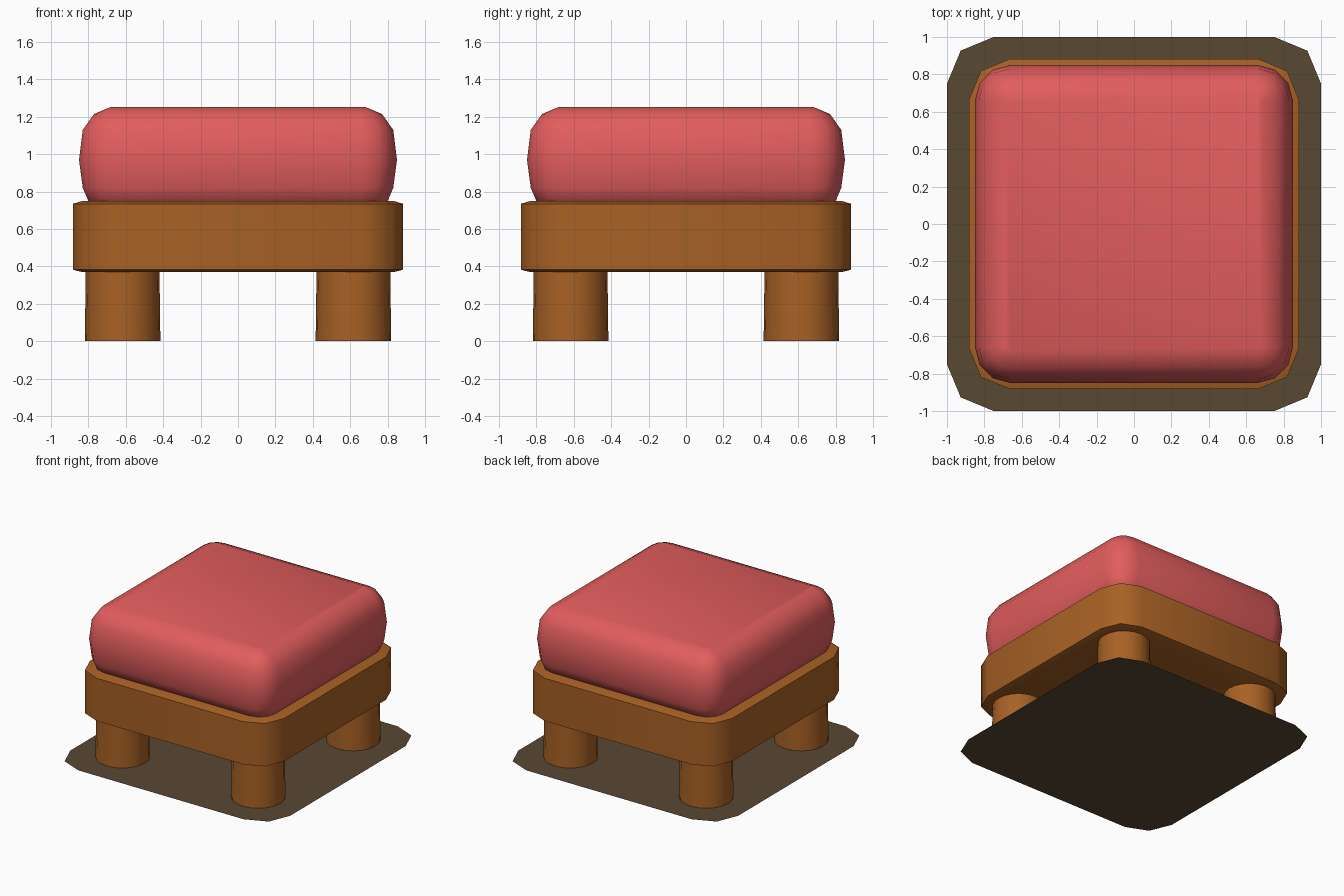
import bpy, bmesh, math

cube = bpy.data.objects.get("Cube")
if cube:
    bpy.data.objects.remove(cube, do_unlink=True)


def material(name, rgb):
    mat = bpy.data.materials.new(name)
    mat.use_nodes = True
    color = (*rgb, 1.0)
    mat.diffuse_color = color
    node = next(n for n in mat.node_tree.nodes if n.type == 'BSDF_PRINCIPLED')
    node.inputs["Base Color"].default_value = color
    return mat


red = material("red fabric", (0.76, 0.109, 0.109))
wood = material("brown wood", (0.39, 0.119, 0.018))
rug_brown = material("dark brown rug", (0.098, 0.065, 0.034))


def rounded_square(half, radius, segments):
    """Outline of a square with arc corners, counterclockwise."""
    points = []
    for corner in range(4):
        base = corner * math.pi / 2
        cx = (half - radius) * math.copysign(1, math.cos(base + math.pi / 4))
        cy = (half - radius) * math.copysign(1, math.sin(base + math.pi / 4))
        for i in range(segments + 1):
            a = base + i * math.pi / 2 / segments
            points.append((cx + radius * math.cos(a), cy + radius * math.sin(a)))
    return points


def loft(name, half, radius, segments, profile, mat, angle=50, center=(0, 0)):
    """Stack of (inset, height) outlines, skinned and capped."""
    bm = bmesh.new()
    rings = []
    for inset, z in profile:
        outline = rounded_square(half - inset, radius - inset, segments)
        rings.append([bm.verts.new((x + center[0], y + center[1], z)) for x, y in outline])
    for low, high in zip(rings, rings[1:]):
        for i in range(len(low)):
            j = (i + 1) % len(low)
            bm.faces.new((low[i], low[j], high[j], high[i]))
    bm.faces.new(rings[-1])
    if len(rings) > 1:
        bm.faces.new(rings[0][::-1])
    bmesh.ops.remove_doubles(bm, verts=bm.verts, dist=0.0001)
    mesh = bpy.data.meshes.new(name)
    bm.to_mesh(mesh)
    bm.free()
    mesh.materials.append(mat)
    obj = bpy.data.objects.new(name, mesh)
    bpy.context.collection.objects.link(obj)
    bpy.ops.object.select_all(action='DESELECT')
    bpy.context.view_layer.objects.active = obj
    obj.select_set(True)
    bpy.ops.object.shade_smooth_by_angle(angle=math.radians(angle))
    return obj


# Flat rug under the stool
loft("rug", 1.0, 0.25, 2, [(0, 0)], rug_brown)

# Wooden seat frame with shallow chamfers
loft("seat_frame", 0.883, 0.22, 2,
     [(0.05, 0.37), (0, 0.383), (0, 0.735), (0.05, 0.75)], wood)

# Padded cushion, sunk slightly into the frame
loft("cushion", 0.85, 0.19, 3,
     [(0.08, 0.73), (0.05, 0.75), (0.02, 0.82), (0, 0.97),
      (0.02, 1.13), (0.08, 1.215), (0.17, 1.253)], red, angle=60)

# Four round legs
for depth, sy in (("front", -1), ("back", 1)):
    for side, sx in (("left", 1), ("right", -1)):
        loft(f"{depth}_{side}_leg", 0.202, 0.202, 5,
             [(0, 0.002), (0.005, 0.38)], wood,
             center=(sx * 0.617, sy * 0.617))
